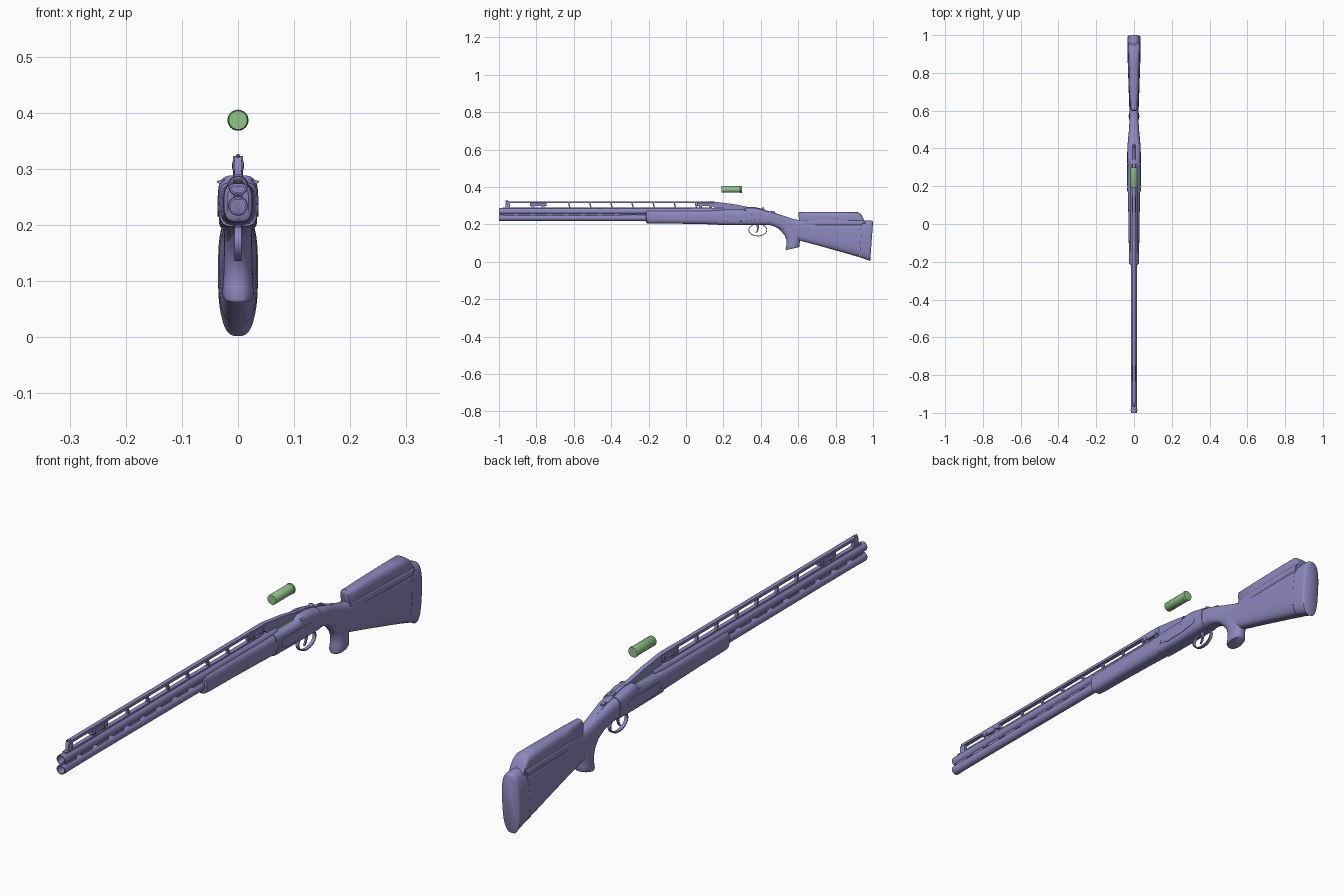
import bpy, bmesh, math
from mathutils import Vector

steel = bpy.data.materials.new("body_lilac")
steel.diffuse_color = (0.27, 0.25, 0.52, 1)
green = bpy.data.materials.new("shell_green")
green.diffuse_color = (0.28, 0.55, 0.25, 1)


def finish(name, bm, mat=steel, angle=35, bevel=0):
    bmesh.ops.recalc_face_normals(bm, faces=bm.faces)
    me = bpy.data.meshes.new(name)
    bm.to_mesh(me)
    bm.free()
    ob = bpy.data.objects.new(name, me)
    bpy.context.collection.objects.link(ob)
    me.materials.append(mat)
    if bevel:
        m = ob.modifiers.new("soft_edges", 'BEVEL')
        m.width, m.segments, m.limit_method = bevel, 3, 'ANGLE'
    bpy.ops.object.select_all(action='DESELECT')
    ob.select_set(True)
    bpy.context.view_layer.objects.active = ob
    bpy.ops.object.shade_smooth_by_angle(angle=math.radians(angle))
    return ob


def skin(name, rings, cap=True, closed=False, **kw):
    bm = bmesh.new()
    vs = [[bm.verts.new(p) for p in r] for r in rings]
    n = len(vs[0])
    pairs = list(zip(vs, vs[1:])) + ([(vs[-1], vs[0])] if closed else [])
    for a, b in pairs:
        for i in range(n):
            bm.faces.new((a[i], a[(i + 1) % n], b[(i + 1) % n], b[i]))
    if cap and not closed:
        bm.faces.new(vs[0])
        bm.faces.new(vs[-1])
    return finish(name, bm, **kw)


def oval(n=40, e=2.5):
    for i in range(n):
        c, s = math.cos(math.tau * i / n), math.sin(math.tau * i / n)
        yield (math.copysign(abs(c) ** (2 / e), c), math.copysign(abs(s) ** (2 / e), s))


# section = (y at bottom, y at top, bottom z, top z, half width)
def loft_y(name, secs, e=2.5, **kw):
    return skin(name, [[(w * u, yb + (yt - yb) * (v + 1) / 2, zb + (zt - zb) * (v + 1) / 2)
                        for u, v in oval(e=e)] for yb, yt, zb, zt, w in secs], **kw)


# section = (front y, back y, front z, back z, half width)
def loft_z(name, secs, e=2.2, **kw):
    return skin(name, [[(w * u, yf + (yb - yf) * (v + 1) / 2, zf + (zb - zf) * (v + 1) / 2)
                        for u, v in oval(e=e)] for yf, yb, zf, zb, w in secs], **kw)


def lathe_y(name, prof, z, x=0, n=32, **kw):
    return skin(name, [[(x + r * math.cos(math.tau * i / n), y, z + r * math.sin(math.tau * i / n))
                        for i in range(n)] for y, r in prof], **kw)


def plate(name, pts, w, x=0, **kw):
    return skin(name, [[(x + s * w, y, z) for y, z in pts] for s in (-1, 1)], **kw)


def box(name, y0, y1, z0, z1, w, x=0, **kw):
    return plate(name, [(y0, z0), (y1, z0), (y1, z1), (y0, z1)], w, x, **kw)


# barrels: hollow tubes with a choke collar at the muzzle
for name, z in (("upper", 0.27), ("lower", 0.2345)):
    lathe_y(name + "_barrel", [(0.2, 0.0135), (-1, 0.0135), (-1, 0.0165), (-0.985, 0.0175),
                               (-0.975, 0.0165), (-0.8, 0.016), (-0.2, 0.0172), (0.2, 0.0185)], z)
# side ribs between the barrels, with vent gaps
for i in range(9):
    y = -0.985 + i * 0.09
    box(f"barrel_joint_{i}", y, y + (0.06 if i < 8 else 0.1), 0.246, 0.258, 0.009)

# raised sighting rib, posts and adjuster blocks
box("sight_rib", -0.96, 0.09, 0.313, 0.323, 0.0075)
box("lower_rib", -0.98, 0.12, 0.28, 0.291, 0.0075)
plate("rib_front_post", [(-0.965, 0.313), (-0.958, 0.323), (-0.94, 0.323), (-0.942, 0.29), (-0.965, 0.29)], 0.0065)
for i in range(7):
    y = -0.625 + i * 0.113
    plate(f"rib_post_{i}", [(y, 0.29), (y + 0.007, 0.29), (y + 0.001, 0.315), (y - 0.006, 0.315)], 0.0055)
for name, y in (("front", -0.835), ("rear", 0.06)):
    box(name + "_rib_block", y, y + 0.09, 0.297, 0.316, 0.0095, bevel=0.002)
    for j in (0.018, 0.07):
        box(f"{name}_block_leg_{j}", y + j - 0.008, y + j + 0.008, 0.285, 0.3, 0.006)
        for s in (-1, 1):
            skin(f"{name}_block_screw_{j}_{s}", [[(s * 0.009 + d, y + j + 0.005 * u, 0.306 + 0.005 * v)
                                                  for u, v in oval(16, 2)] for d in (-0.002, 0.002)])
plate("rib_ramp", [(0.075, 0.312), (0.075, 0.323), (0.14, 0.323), (0.25, 0.309), (0.36, 0.288),
                   (0.36, 0.27), (0.17, 0.27), (0.14, 0.297), (0.12, 0.312)], 0.0085)
lathe_y("front_bead", [(-0.965, 0.002), (-0.963, 0.0035), (-0.95, 0.0035), (-0.948, 0.002)], 0.3235, n=16)

# fore-end and its tip
loft_y("fore_end", [(-0.213, -0.217, 0.212, 0.27, 0.019), (-0.208, -0.212, 0.206, 0.274, 0.025),
                    (-0.19, -0.194, 0.205, 0.275, 0.0265), (-0.05, -0.05, 0.204, 0.275, 0.0285),
                    (0.1, 0.1, 0.201, 0.275, 0.031), (0.19, 0.19, 0.199, 0.276, 0.033)], e=3)

# receiver, side plates, hinge pins
loft_y("receiver", [(0.17, 0.17, 0.197, 0.277, 0.034), (0.3, 0.3, 0.196, 0.278, 0.0355),
                    (0.32, 0.32, 0.196, 0.289, 0.036), (0.36, 0.36, 0.196, 0.289, 0.036),
                    (0.42, 0.42, 0.197, 0.276, 0.035)], e=3.6, angle=25)
for s in (-1, 1):
    plate(f"side_plate_{s}", [(0.2, 0.252), (0.2, 0.222), (0.23, 0.215), (0.31, 0.217),
                              (0.37, 0.225), (0.385, 0.24), (0.35, 0.252)], 0.0012, s * 0.0355, bevel=0.0006)
    skin(f"hinge_pin_{s}", [[(s * 0.034 + d, 0.185 + 0.008 * u, 0.23 + 0.008 * v)
                             for u, v in oval(20, 2)] for d in (-0.002, 0.002)])

# top lever with thumb piece, and safety catch
plate("top_lever", [(0.34, 0.28), (0.34, 0.293), (0.37, 0.292), (0.42, 0.281), (0.42, 0.272)], 0.007, bevel=0.002)
loft_y("lever_thumb_piece", [(0.40, 0.40, 0.272, 0.283, 0.006), (0.412, 0.408, 0.275, 0.291, 0.009),
                             (0.42, 0.416, 0.276, 0.29, 0.008)], e=2.2)
loft_y("lever_side_knob", [(0.31, 0.31, 0.272, 0.282, 0.038), (0.322, 0.322, 0.272, 0.282, 0.038)], e=2.2)
plate("tang", [(0.41, 0.25), (0.41, 0.279), (0.46, 0.267), (0.52, 0.246), (0.52, 0.23)], 0.008)
plate("safety_catch", [(0.455, 0.262), (0.455, 0.272), (0.475, 0.268), (0.475, 0.257)], 0.005, bevel=0.001)


# trigger guard: flat band swept around an oval, plus trigger
ring = []
for i in range(40):
    a = math.tau * i / 40
    c, s = math.cos(a), math.sin(a)
    ring.append([(x, 0.384 + k * c, 0.17 + m * s) for x, k, m in
                 ((-0.006, 0.05, 0.034), (0.006, 0.05, 0.034), (0.006, 0.046, 0.030), (-0.006, 0.046, 0.030))])
skin("trigger_guard", ring, closed=True)
plate("trigger", [(0.375, 0.2), (0.392, 0.2), (0.39, 0.178), (0.383, 0.16), (0.374, 0.152),
                  (0.371, 0.154), (0.379, 0.168), (0.38, 0.18)], 0.0035, bevel=0.001)

# stock: wrist and body in one loft, then the butt pad
loft_y("stock", [(0.40, 0.40, 0.197, 0.277, 0.035), (0.45, 0.45, 0.196, 0.268, 0.032),
                 (0.49, 0.49, 0.182, 0.256, 0.0275), (0.53, 0.53, 0.155, 0.243, 0.025),
                 (0.57, 0.57, 0.128, 0.23, 0.024), (0.605, 0.605, 0.114, 0.222, 0.0245),
                 (0.70, 0.70, 0.089, 0.222, 0.028), (0.85, 0.85, 0.047, 0.222, 0.033),
                 (0.925, 0.94, 0.025, 0.221, 0.035)], e=3, angle=50)
loft_y("butt_pad", [(0.926, 0.941, 0.025, 0.222, 0.0355), (0.975, 0.988, 0.008, 0.221, 0.0355),
                    (0.982, 0.996, 0.002, 0.218, 0.034), (0.985, 1.0, 0.008, 0.212, 0.03)], e=2.8, angle=50)

# pistol grip, flaring into the wrist
loft_z("pistol_grip", [(0.45, 0.6, 0.215, 0.2, 0.022), (0.475, 0.612, 0.192, 0.175, 0.0245),
                       (0.508, 0.618, 0.165, 0.15, 0.025), (0.528, 0.615, 0.14, 0.13, 0.025),
                       (0.537, 0.61, 0.115, 0.113, 0.0255), (0.537, 0.607, 0.09, 0.098, 0.027),
                       (0.533, 0.608, 0.07, 0.084, 0.028), (0.536, 0.604, 0.063, 0.078, 0.025)], angle=50)

# raised comb
loft_y("comb", [(0.612, 0.598, 0.195, 0.258, 0.017), (0.616, 0.603, 0.195, 0.265, 0.0205),
                (0.7, 0.7, 0.195, 0.266, 0.0245), (0.85, 0.85, 0.195, 0.266, 0.0285),
                (0.94, 0.92, 0.195, 0.265, 0.03), (0.955, 0.935, 0.195, 0.255, 0.029),
                (0.965, 0.945, 0.195, 0.236, 0.028)], e=2.8, angle=50)
loft_y("comb_base", [(0.61, 0.605, 0.19, 0.226, 0.021), (0.7, 0.7, 0.19, 0.228, 0.0275),
                     (0.85, 0.85, 0.19, 0.228, 0.032), (0.94, 0.95, 0.19, 0.226, 0.034)], e=3)

# one loose shell above, one in the upper chamber, and the lower chamber plug
lathe_y("loose_shell", [(0.19, 0.0165), (0.192, 0.0178), (0.29, 0.0178), (0.291, 0.0188),
                        (0.298, 0.0188), (0.3, 0.0175)], 0.387, mat=green)
lathe_y("chambered_shell", [(0.19, 0.0132), (0.3, 0.0132)], 0.27, mat=green)
lathe_y("lower_chamber_plug", [(0.19, 0.0134), (0.2, 0.0134)], 0.2345)
